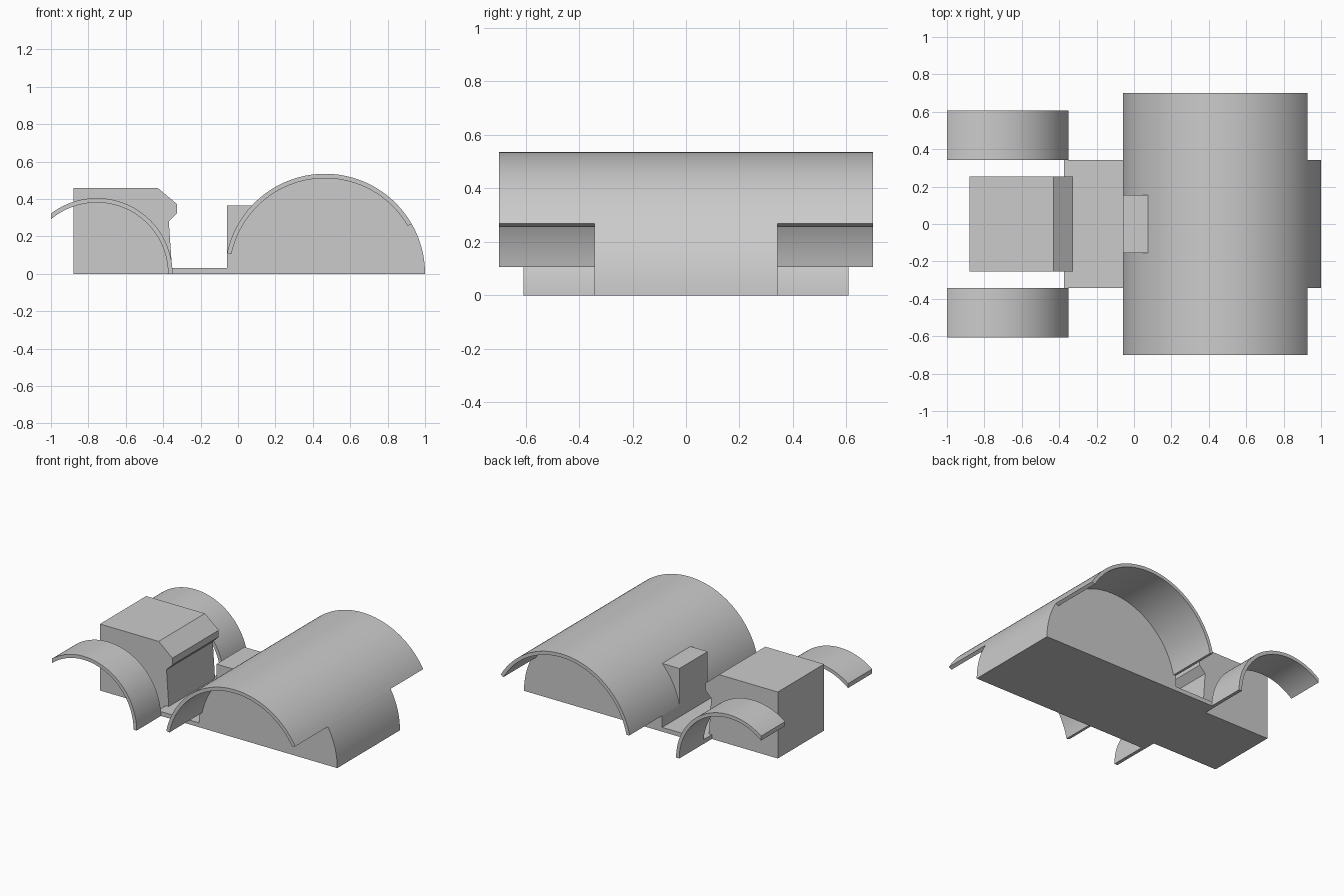
import bpy
import bmesh
from math import cos, sin, radians, sqrt

cube = bpy.data.objects.get("Cube")
if cube:
    bpy.data.objects.remove(cube, do_unlink=True)

grey = bpy.data.materials.new("plain grey")
grey.use_nodes = True
colour = (0.6, 0.6, 0.6, 1)
grey.diffuse_color = colour
grey.node_tree.nodes["Principled BSDF"].inputs["Base Color"].default_value = colour


def arc(cx, radius, start, end, steps=48):
    """Points on a circle centred on the ground line, angles in degrees."""
    angles = [radians(start + (end - start) * i / steps) for i in range(steps + 1)]
    return [(cx + radius * cos(a), radius * sin(a)) for a in angles]


def extrude(name, profile, y0, y1):
    """Extrude an x-z profile from y0 to y1."""
    bm = bmesh.new()
    face = bm.faces.new([bm.verts.new((x, y0, z)) for x, z in profile])
    result = bmesh.ops.extrude_face_region(bm, geom=[face])
    new_verts = [v for v in result["geom"] if isinstance(v, bmesh.types.BMVert)]
    bmesh.ops.translate(bm, verts=new_verts, vec=(0, y1 - y0, 0))
    bmesh.ops.recalc_face_normals(bm, faces=bm.faces)
    mesh = bpy.data.meshes.new(name)
    bm.to_mesh(mesh)
    bm.free()
    mesh.materials.append(grey)
    obj = bpy.data.objects.new(name, mesh)
    bpy.context.collection.objects.link(obj)
    bpy.ops.object.select_all(action='DESELECT')
    obj.select_set(True)
    bpy.context.view_layer.objects.active = obj
    bpy.ops.object.shade_smooth_by_angle(angle=radians(30))
    return obj


def rect(x0, x1, z0, z1):
    return [(x0, z0), (x1, z0), (x1, z1), (x0, z1)]


BODY = 0.343      # half width of the body
DRUM_X = 0.465    # centre of the large arch
DRUM_R = 0.535
WALL_X = -0.058   # upright wall of the large arch

# Large rounded body, recessed where the wide cover lies on it
drum = (arc(DRUM_X, DRUM_R, 0, 30, 12)
        + arc(DRUM_X, DRUM_R - 0.02, 30, 168)
        + [(WALL_X, 0.112), (WALL_X, 0)])
extrude("rounded_body", drum, -BODY, BODY)

# Wide curved cover overhanging both sides
cover = arc(DRUM_X, DRUM_R, 30, 168, 56) + arc(DRUM_X, DRUM_R - 0.024, 168, 30, 56)
extrude("wide_cover", cover, -0.7, 0.7)

# Low floor and the small block standing on it
extrude("floor", rect(-0.375, -0.05, 0, 0.03), -BODY, BODY)
extrude("small_block", rect(WALL_X, 0.075, 0.02, 0.365), -0.154, 0.154)

# Cab with sloped brow
cab = [(-0.88, 0), (-0.88, 0.46), (-0.43, 0.46), (-0.325, 0.372),
       (-0.325, 0.325), (-0.37, 0.28), (-0.353, 0.03), (-0.353, 0)]
extrude("cab", cab, -0.253, 0.253)

# Curved fenders, cut upright at the far end
FENDER_X, OUTER, INNER, CUT = -0.755, 0.405, 0.381, 0.245
outer_rim = [p for p in arc(FENDER_X, OUTER, 0, 140, 56) if p[0] > FENDER_X - CUT]
inner_rim = [p for p in arc(FENDER_X, INNER, 0, 140, 56) if p[0] > FENDER_X - CUT]
end_x = FENDER_X - CUT
outer_rim.append((end_x, sqrt(OUTER ** 2 - CUT ** 2)))
inner_rim.append((end_x, sqrt(INNER ** 2 - CUT ** 2)))
fender = outer_rim + inner_rim[::-1]
for side, sign in (("front", -1), ("back", 1)):
    extrude(side + "_fender", fender, sign * BODY, sign * 0.608)
